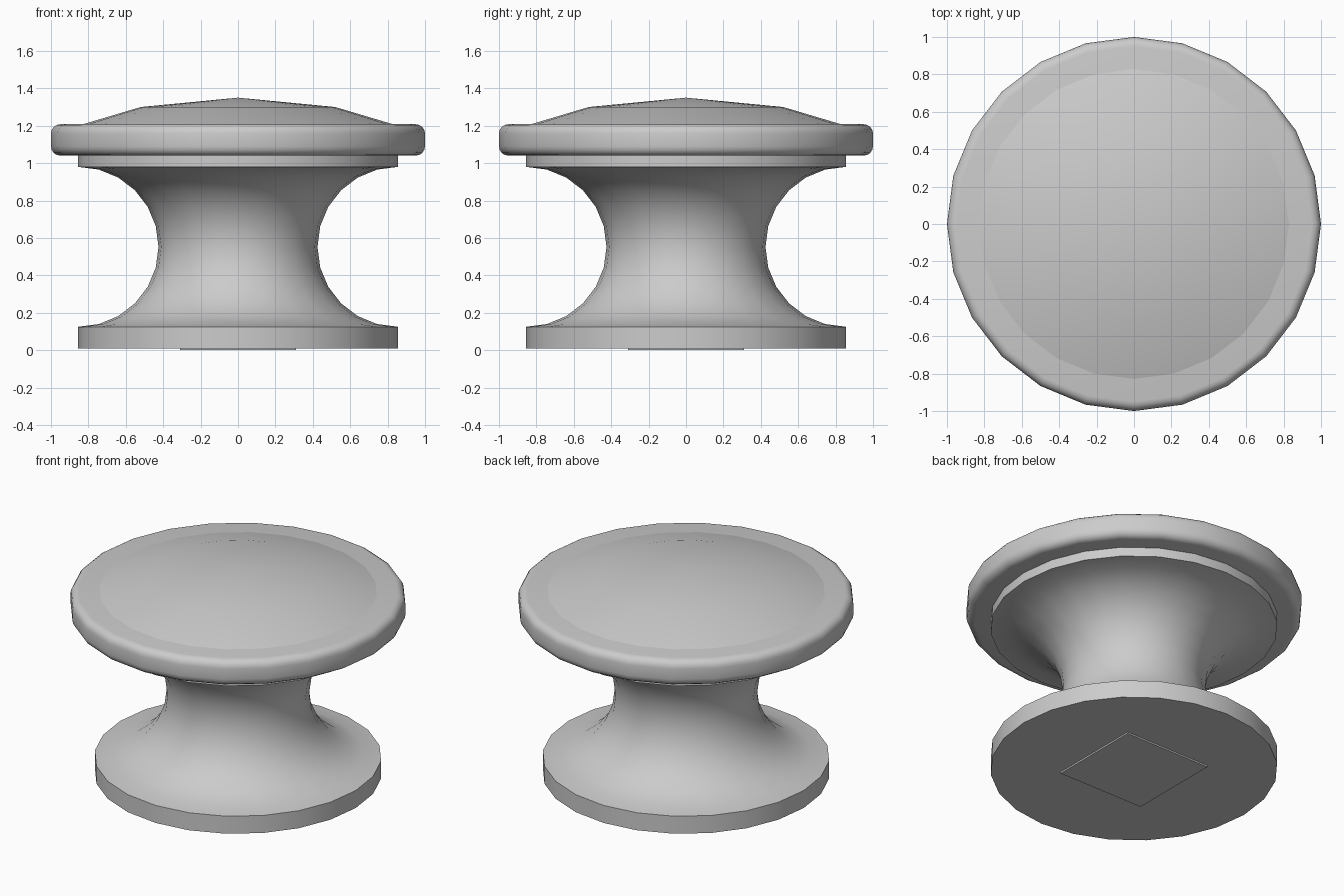
import bpy, bmesh, math

cube = bpy.data.objects.get("Cube")
if cube:
    bpy.data.objects.remove(cube, do_unlink=True)

SIDES = 24

grey = bpy.data.materials.new("plain grey")
grey.use_nodes = True
colour = (0.6, 0.6, 0.6, 1.0)
grey.diffuse_color = colour
grey.node_tree.nodes["Principled BSDF"].inputs["Base Color"].default_value = colour


def finish(name, bm):
    bmesh.ops.recalc_face_normals(bm, faces=bm.faces)
    mesh = bpy.data.meshes.new(name)
    bm.to_mesh(mesh)
    bm.free()
    mesh.materials.append(grey)
    obj = bpy.data.objects.new(name, mesh)
    bpy.context.collection.objects.link(obj)
    bpy.ops.object.select_all(action='DESELECT')
    obj.select_set(True)
    bpy.context.view_layer.objects.active = obj
    bpy.ops.object.shade_smooth_by_angle(angle=math.radians(35))
    return obj


def lathe(name, profile):
    """Spin a (radius, height) profile into a closed solid."""
    bm = bmesh.new()
    rings = []
    for r, z in profile:
        if r == 0:
            rings.append([bm.verts.new((0, 0, z))] * SIDES)
        else:
            rings.append([bm.verts.new((r * math.cos(a), r * math.sin(a), z))
                          for a in (math.tau * i / SIDES for i in range(SIDES))])
    for low, high in zip(rings, rings[1:]):
        for i in range(SIDES):
            j = (i + 1) % SIDES
            corners = dict.fromkeys((low[i], low[j], high[j], high[i]))
            bm.faces.new(list(corners))
    # Flat caps on open ends
    for (r, _), ring in ((profile[0], rings[0]), (profile[-1], rings[-1])):
        if r > 0:
            bm.faces.new(ring)
    return finish(name, bm)


# Thin square pad under the base
bm = bmesh.new()
bmesh.ops.create_cube(bm, size=1)
bmesh.ops.scale(bm, vec=(0.62, 0.62, 0.012), verts=bm.verts)
bmesh.ops.translate(bm, vec=(0, 0, 0.006), verts=bm.verts)
finish("foot_pad", bm)

# Base disc and upper collar
lathe("base_disc", [(0.855, 0.01), (0.855, 0.125)])
lathe("upper_collar", [(0.855, 0.98), (0.855, 1.045)])

# Waisted stem: a half-circle cove
R = 0.43
cove = []
for i in range(13):
    a = math.radians(-90 + 15 * i)
    cove.append((0.855 - R * math.cos(a), 0.5525 + 0.4275 * math.sin(a)))
lathe("waisted_stem", cove)

# Round-edged top plate
B = 0.05
bottom = [(1 - B + B * math.cos(a), 1.04 + B + B * math.sin(a))
          for a in (math.radians(-90 + 22.5 * i) for i in range(5))]
top = [(r, 2.245 - z + 0.003) for r, z in reversed(bottom)]
lathe("top_plate", bottom + top)

# Shallow domed cap
lathe("domed_cap", [(0.855, 1.2), (0.52, 1.3), (0, 1.35)])
